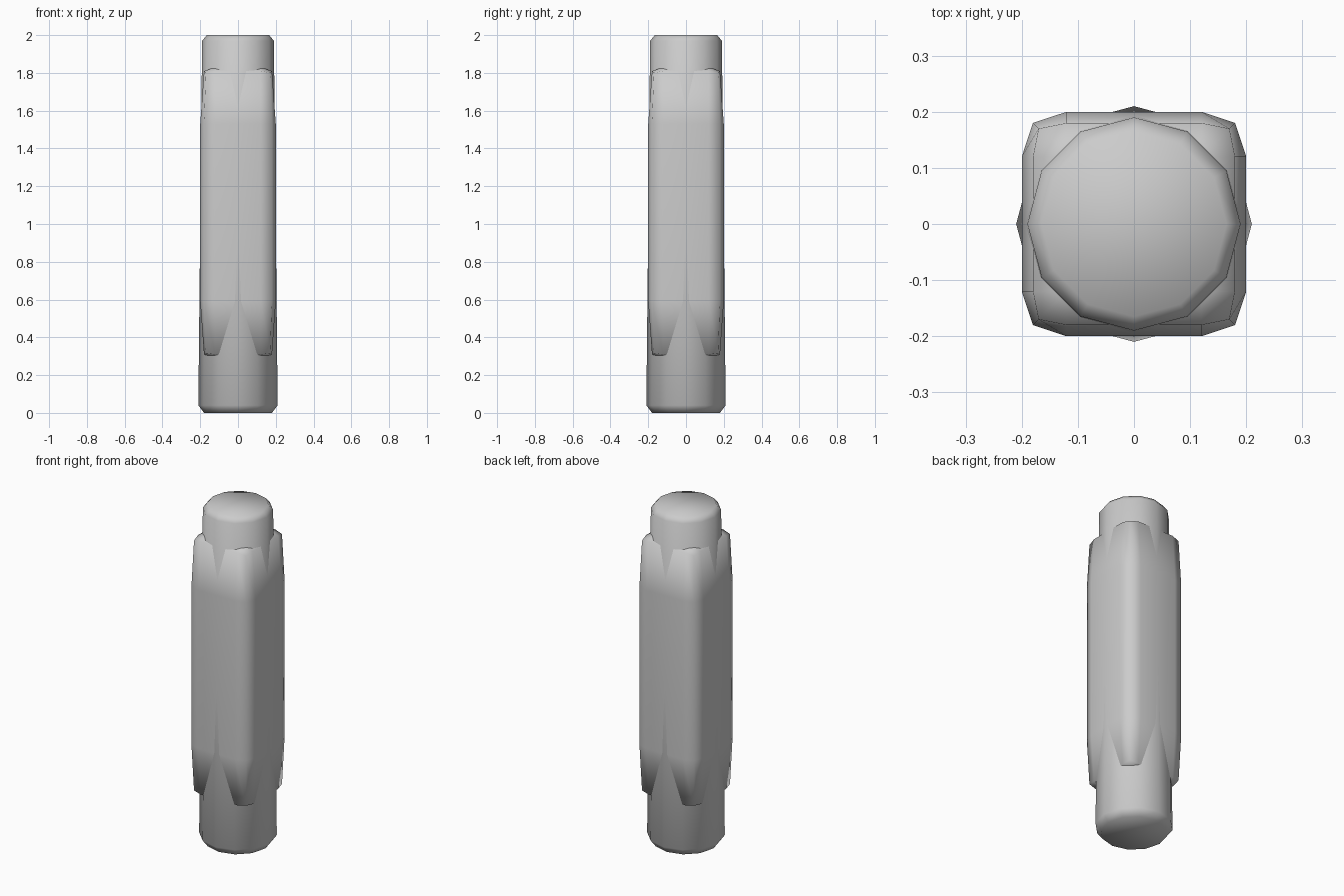
import bpy
import bmesh
from math import sin, cos, pi

cube = bpy.data.objects.get("Cube")
if cube:
    bpy.data.objects.remove(cube, do_unlink=True)

grey = bpy.data.materials.new("plain_grey")
grey.use_nodes = True
COLOUR = (0.6, 0.6, 0.6, 1)
grey.diffuse_color = COLOUR
grey.node_tree.nodes["Principled BSDF"].inputs["Base Color"].default_value = COLOUR


def finish(bm, name):
    """Turn a bmesh into a smooth grey object."""
    bmesh.ops.recalc_face_normals(bm, faces=bm.faces)
    for face in bm.faces:
        face.smooth = True
    mesh = bpy.data.meshes.new(name)
    bm.to_mesh(mesh)
    bm.free()
    mesh.materials.append(grey)
    obj = bpy.data.objects.new(name, mesh)
    bpy.context.collection.objects.link(obj)
    return obj


# Tapered twelve-sided core with chamfered rims: (radius, height)
SIDES = 12
profile = [(0.18, 0), (0.21, 0.04), (0.19, 1.97), (0.165, 2)]
bm = bmesh.new()
rings = [[bm.verts.new((r * cos(2 * pi * i / SIDES), r * sin(2 * pi * i / SIDES), z))
          for i in range(SIDES)] for r, z in profile]
for low, high in zip(rings, rings[1:]):
    for i in range(SIDES):
        j = (i + 1) % SIDES
        bm.faces.new((low[i], low[j], high[j], high[i]))
bm.faces.new(rings[0])
bm.faces.new(rings[-1])
finish(bm, "core_rod")

# Square sleeve: a cube cut in thirds, with softened corners and narrowed ends
bm = bmesh.new()
bmesh.ops.create_cube(bm, size=2)
bmesh.ops.subdivide_edges(bm, edges=bm.edges[:], cuts=2, use_grid_fill=True)
for v in bm.verts:
    x, y, z = v.co
    outer = [abs(c) > 0.9 for c in (x, y)]
    at_end = abs(z) > 0.9
    if all(outer):
        reach = 0.17 if at_end else 0.18
    else:
        reach = 0.18 if at_end else 0.2
    for axis, is_outer in enumerate(outer):
        size = reach if is_outer else 0.12
        v.co[axis] = size if v.co[axis] > 0 else -size
    if at_end:
        drop = (0, 0.02, 0.03)[sum(outer)]
        v.co.z = 1.83 - drop if z > 0 else 0.295 + drop * 0.7
    else:
        v.co.z = 1.53 if z > 0 else 0.59
finish(bm, "square_sleeve")
